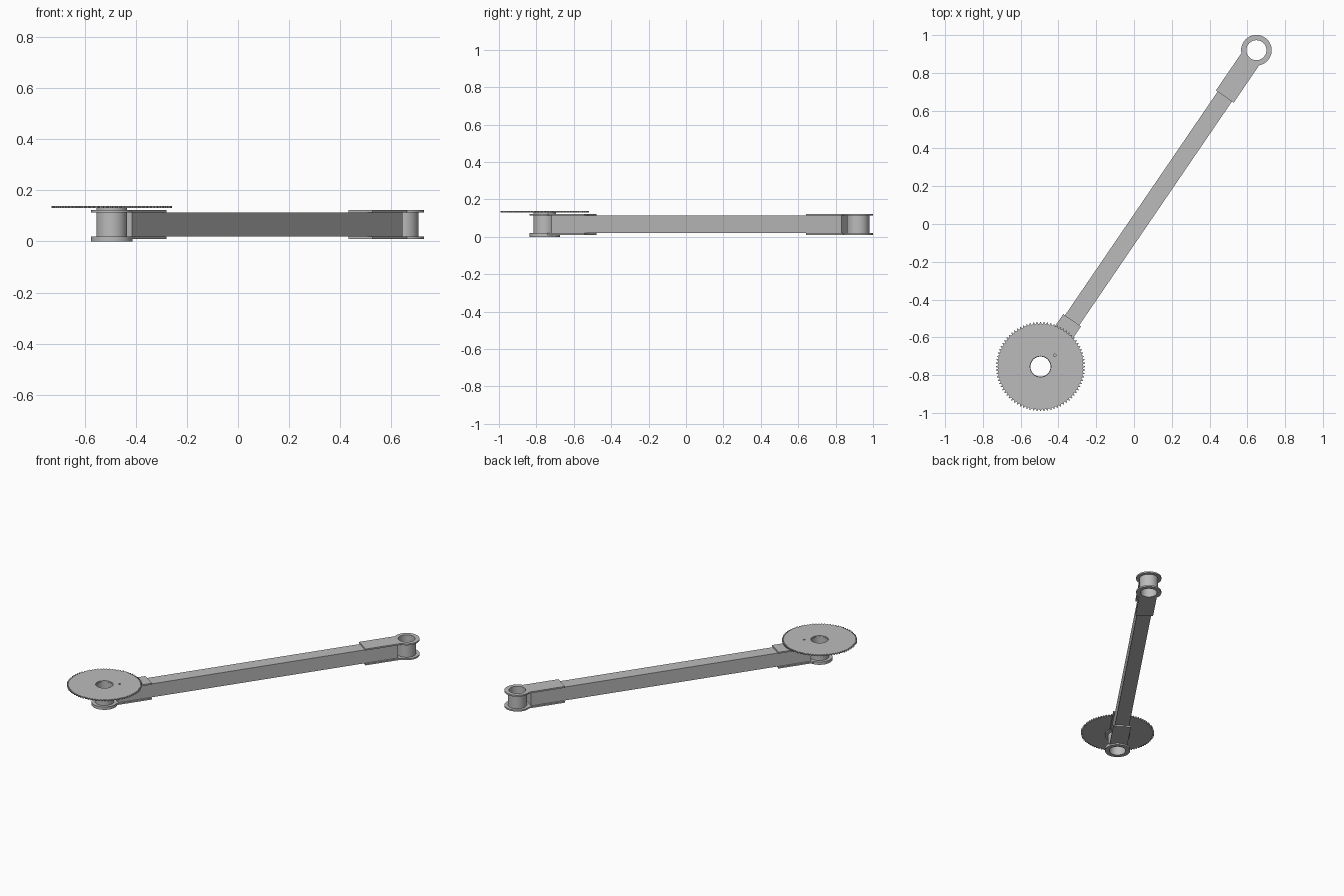
import bpy
from math import sin, cos, pi, asin, atan2
from mathutils import Vector

if "Cube" in bpy.data.objects:
    bpy.data.objects.remove(bpy.data.objects["Cube"], do_unlink=True)

grey = bpy.data.materials.new("plain grey metal")
grey.use_nodes = True
tone = (0.5, 0.5, 0.5, 1)
grey.diffuse_color = tone
grey.node_tree.nodes["Principled BSDF"].inputs["Base Color"].default_value = tone

# Pivot centres and arm direction
PIVOT_A = Vector((-0.495, -0.755))
PIVOT_B = Vector((0.648, 0.92))
SPAN = (PIVOT_B - PIVOT_A).length
ANGLE = atan2(*(PIVOT_B - PIVOT_A).yx)
BORE, BARREL, RING = 0.053, 0.06, 0.081


def circle(r, n=64, cx=0, cy=0):
    return [(cx + r * cos(2 * pi * i / n), cy + r * sin(2 * pi * i / n)) for i in range(n)]


def slab(name, loops, z0, z1, centre, angle):
    """Flat outline with holes, extruded from z0 to z1."""
    curve = bpy.data.curves.new(name, 'CURVE')
    curve.dimensions = '2D'
    curve.fill_mode = 'BOTH'
    curve.extrude = (z1 - z0) / 2
    for loop in loops:
        spline = curve.splines.new('POLY')
        spline.points.add(len(loop) - 1)
        for point, (x, y) in zip(spline.points, loop):
            point.co = (x, y, 0, 1)
        spline.use_cyclic_u = True
    obj = bpy.data.objects.new(name, curve)
    bpy.context.collection.objects.link(obj)
    obj.location = (centre.x, centre.y, (z0 + z1) / 2)
    obj.rotation_euler.z = angle
    bpy.ops.object.select_all(action='DESELECT')
    obj.select_set(True)
    bpy.context.view_layer.objects.active = obj
    bpy.ops.object.convert(target='MESH')
    obj = bpy.context.object
    obj.name = name
    obj.data.materials.clear()
    obj.data.materials.append(grey)
    bpy.ops.object.shade_smooth_by_angle(angle=pi / 7)
    return obj


def bracket_outline(half_width=0.057, length=0.297, n=48):
    start = asin(half_width / RING)
    sweep = 2 * pi - 2 * start
    arc = [(RING * cos(start + sweep * i / n), RING * sin(start + sweep * i / n))
           for i in range(n + 1)]
    return arc + [(length, -half_width), (length, half_width)]


def gear_outline(teeth=80, tip=0.236, root=0.226):
    pts = []
    for i in range(teeth):
        for offset, r in ((-0.3, root), (-0.12, tip), (0.12, tip), (0.3, root)):
            a = 2 * pi * (i + offset) / teeth
            pts.append((r * cos(a), r * sin(a)))
    return pts


# Square arm between the pivots
bar = [(0.075, -0.046), (SPAN - 0.075, -0.046), (SPAN - 0.075, 0.046), (0.075, 0.046)]
slab("arm_bar", [bar], 0.02, 0.113, PIVOT_A, ANGLE)

# Clamp plates above and below each end, with a barrel between them
for end, centre, turn, low, high in (("gear_end", PIVOT_A, ANGLE, 0.0, 0.131),
                                     ("free_end", PIVOT_B, ANGLE + pi, 0.01, 0.123)):
    for side, z in (("lower", 0.01), ("upper", 0.113)):
        slab(f"{end}_{side}_plate", [bracket_outline(), circle(BARREL)],
             z, z + 0.01, centre, turn)
    slab(f"{end}_barrel", [circle(BARREL), circle(BORE)], low, high, centre, turn)

# Washer under the geared end
slab("lower_washer", [circle(RING), circle(BARREL)], 0.0, 0.01, PIVOT_A, ANGLE)

# Toothed wheel with a bore and a small locating hole
slab("toothed_wheel", [gear_outline(), circle(0.055), circle(0.007, 16, 0.075, 0.06)],
     0.131, 0.139, PIVOT_A, 0)
